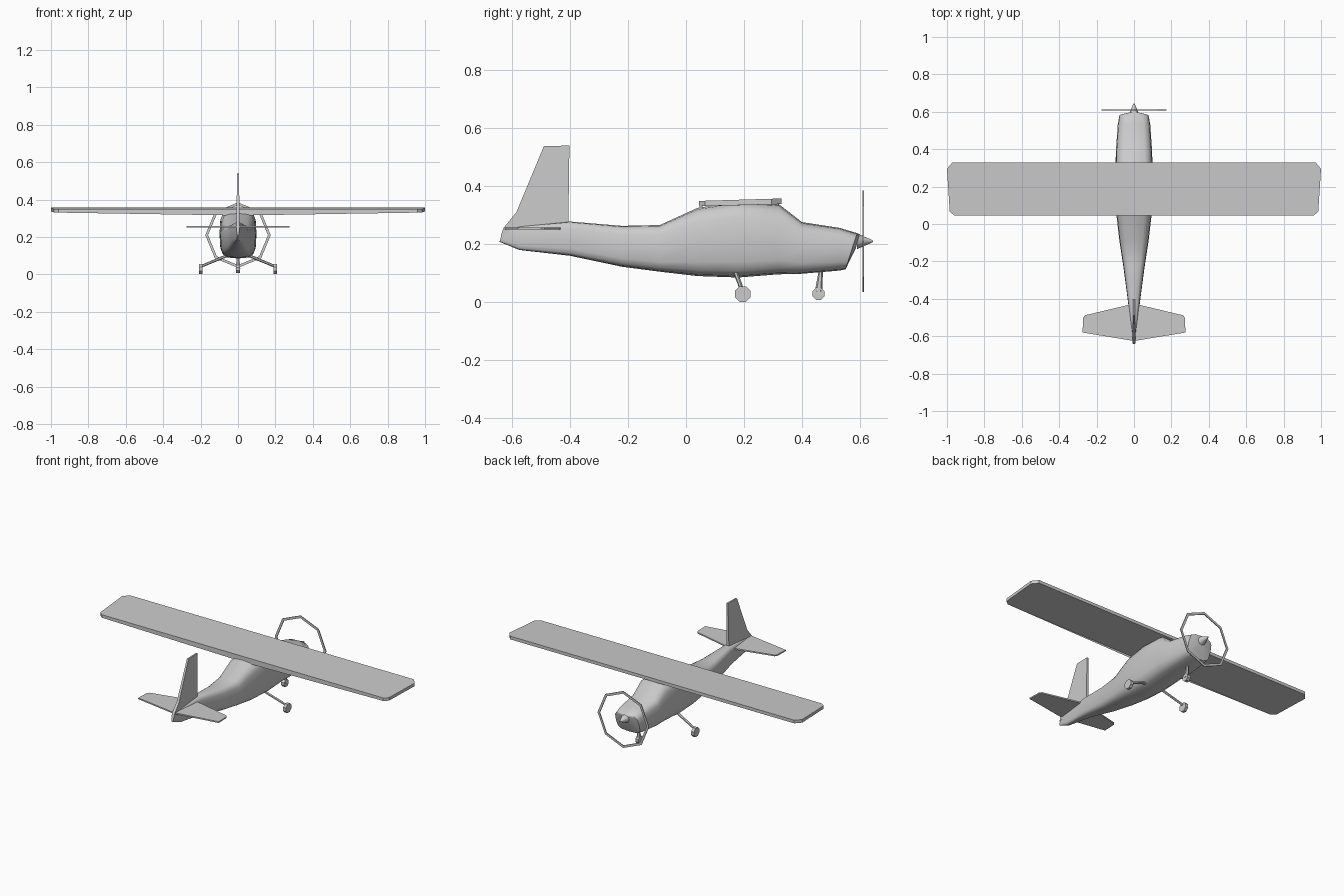
import bpy, bmesh
from math import sin, cos, pi, copysign, radians
from mathutils import Vector

if "Cube" in bpy.data.objects:
    bpy.data.objects.remove(bpy.data.objects["Cube"])


def finish(name, bm, smooth=None):
    bmesh.ops.recalc_face_normals(bm, faces=bm.faces)
    me = bpy.data.meshes.new(name)
    bm.to_mesh(me)
    bm.free()
    ob = bpy.data.objects.new(name, me)
    bpy.context.collection.objects.link(ob)
    if smooth:
        bpy.ops.object.select_all(action='DESELECT')
        ob.select_set(True)
        bpy.context.view_layer.objects.active = ob
        bpy.ops.object.shade_smooth_by_angle(angle=radians(smooth))
    return ob


def loft(name, rings, closed=False, smooth=None):
    """Skin a list of equal-length point rings; closed joins last to first."""
    bm = bmesh.new()
    vs = [[bm.verts.new(p) for p in r] for r in rings]
    n = len(vs[0])
    for a, b in zip(vs, vs[1:] + ([vs[0]] if closed else [])):
        for i in range(n):
            j = (i + 1) % n
            bm.faces.new((a[i], a[j], b[j], b[i]))
    if not closed:
        bm.faces.new(vs[0])
        bm.faces.new(vs[-1])
    return finish(name, bm, smooth)


def rod(name, a, b, r1, r2, sides, smooth=None):
    a, b = Vector(a), Vector(b)
    q = (b - a).to_track_quat('Z', 'Y')
    ring = lambda c, r: [c + q @ Vector((r * cos(2 * pi * (i + .5) / sides),
                                         r * sin(2 * pi * (i + .5) / sides), 0))
                         for i in range(sides)]
    return loft(name, [ring(a, r1), ring(b, r2)], smooth=smooth)


def mirrored(half):
    return half + [(-x, y) for x, y in reversed(half)]


# Fuselage: rounded-box sections (y at bottom, y at top, z bottom, z top, half width)
SECTIONS = [
    (-.643, -.63, .208, .255, .006), (-.575, -.575, .18, .262, .014),
    (-.40, -.40, .16, .278, .034), (-.22, -.22, .122, .263, .058),
    (-.09, -.09, .105, .266, .078), (.04, .04, .09, .325, .093),
    (.18, .18, .085, .347, .098), (.32, .32, .096, .338, .099),
    (.40, .40, .098, .276, .096), (.53, .53, .109, .256, .087),
    (.55, .59, .113, .238, .08), (.586, .598, .187, .234, .026)]


def section(yb, yt, zb, zt, w, n=16, p=.55):
    pts = []
    for i in range(n):
        a = 2 * pi * i / n
        x = copysign(abs(cos(a)) ** p, cos(a))
        t = (copysign(abs(sin(a)) ** p, sin(a)) + 1) / 2
        pts.append((w * x, yb + (yt - yb) * t, zb + (zt - zb) * t))
    return pts


loft("fuselage", [section(*s) for s in SECTIONS], smooth=50)

# Spinner and the thin octagonal propeller disc ring
rod("spinner", (0, .59, .21), (0, .645, .21), .027, .003, 10, smooth=40)
ring = []
for i in range(8):
    c, s = cos(i * pi / 4), sin(i * pi / 4)
    ring.append([(r * c, y, .21 + r * s)
                 for r, y in ((.175, .608), (.175, .613), (.16, .613), (.16, .608))])
loft("propeller_ring", ring, closed=True)

# Wing: underside sags towards the root at the trailing edge
plan = mirrored([(.97, .33), (1, .295), (.985, .065), (.96, .045)])
plan = plan[:4] + [(0, .045)] + plan[4:] + [(0, .33)]


def underside(x, y):
    t = (.33 - y) / .285
    return .338 - t * (.007 + .016 * (1 - abs(x)))


loft("wing", [[(x, y, underside(x, y)) for x, y in plan],
              [(x, y, .349 + .03 * (y - .045)) for x, y in plan]])

# Tailplane
plan = mirrored([(0.01, -.428), (.262, -.488), (.272, -.50), (.275, -.58), (0.01, -.624)])
loft("tailplane", [[(x, y, z) for x, y in plan] for z in (.25, .258)])

# Fin, tapering in thickness towards the tip
side = [(-.638, .23), (-.63, .255), (-.585, .31), (-.49, .538), (-.402, .54), (-.406, .25)]
loft("fin", [[(s * (.009 - .012 * (z - .23)), y, z) for y, z in side] for s in (-1, 1)])

# Main gear
for sx, label in ((1, "right"), (-1, "left")):
    rod(label + "_wheel", (sx * .191, .195, .028), (sx * .209, .195, .028), .029, .029, 8)
    rod(label + "_strut", (sx * .2, .193, .042), (sx * .06, .172, .1), .007, .008, 6)

# Nose gear
rod("nose_wheel", (-.011, .457, .029), (.011, .457, .029), .023, .023, 8)
rod("nose_strut", (0, .457, .03), (0, .466, .12), .014, .006, 6)
